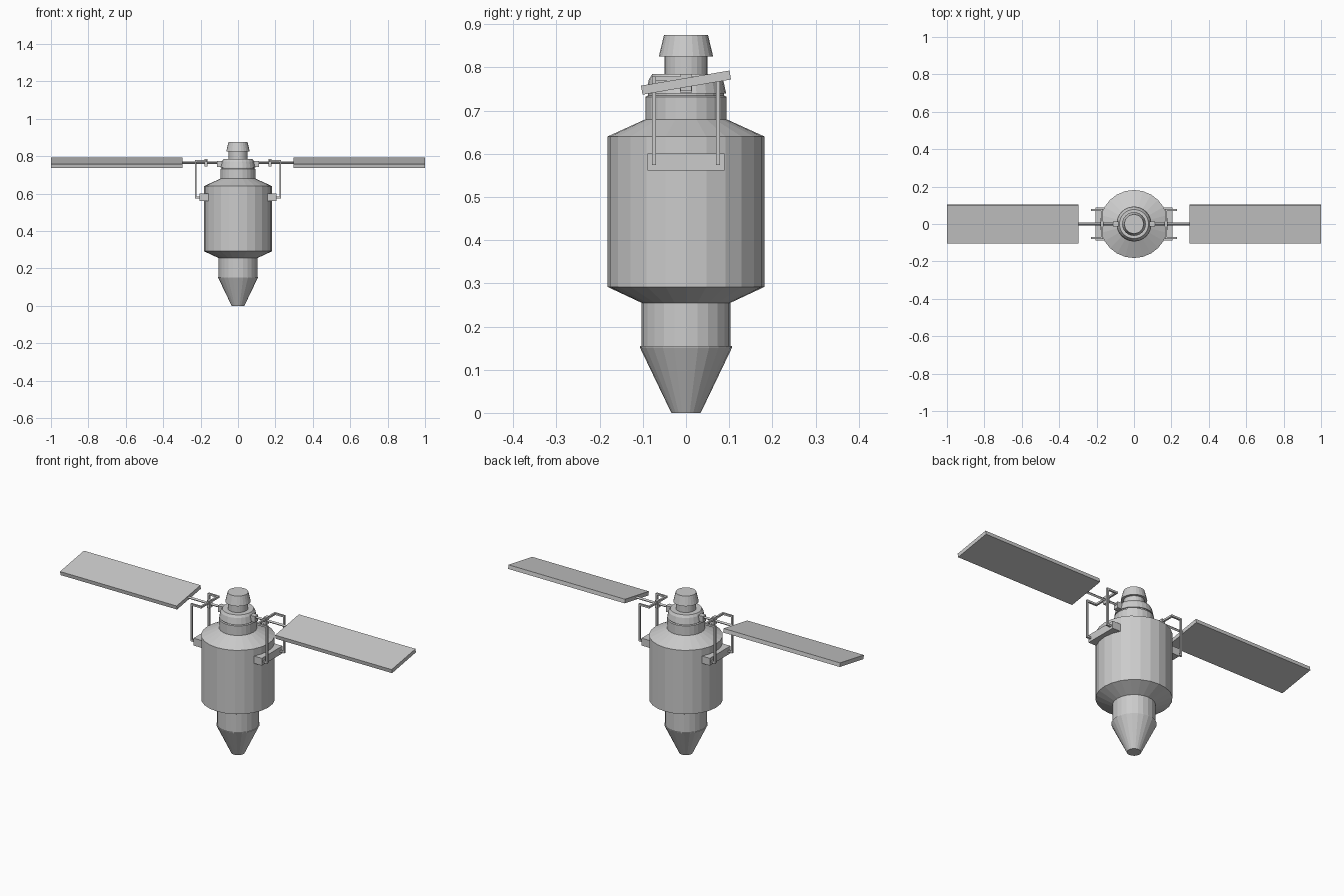
import bpy, bmesh, math
from mathutils import Vector, Matrix

if "Cube" in bpy.data.objects:
    bpy.data.objects.remove(bpy.data.objects["Cube"])

SIDES = 24
AXIS_Z = 0.765          # height of the panel shafts


def finish(name, bm):
    bmesh.ops.recalc_face_normals(bm, faces=bm.faces)
    me = bpy.data.meshes.new(name)
    bm.to_mesh(me)
    bm.free()
    ob = bpy.data.objects.new(name, me)
    bpy.context.collection.objects.link(ob)
    return ob


def lathe(name, profile):
    """Closed faceted solid turned from (radius, z) points."""
    bm = bmesh.new()
    rings = []
    for r, z in profile:
        rings.append([bm.verts.new((r * math.cos(2 * math.pi * i / SIDES),
                                    r * math.sin(2 * math.pi * i / SIDES), z))
                      for i in range(SIDES)])
    for a, b in zip(rings, rings[1:]):
        for i in range(SIDES):
            j = (i + 1) % SIDES
            bm.faces.new((a[i], a[j], b[j], b[i]))
    bm.faces.new(rings[0])
    bm.faces.new(rings[-1])
    return finish(name, bm)


def box(name, lo, hi, tilt=0.0):
    lo, hi = Vector(lo), Vector(hi)
    bm = bmesh.new()
    bmesh.ops.create_cube(bm, size=1)
    bm.transform(Matrix.Translation((lo + hi) / 2) @ Matrix.Rotation(tilt, 4, 'X')
                 @ Matrix.Diagonal((*(hi - lo), 1)))
    return finish(name, bm)


def bent_rod(name, points, w):
    """Square rod with mitred corners, following axis-aligned points."""
    cu = bpy.data.curves.new(name, 'CURVE')
    cu.dimensions = '3D'
    cu.bevel_depth = w
    cu.bevel_resolution = 0
    cu.use_fill_caps = True
    sp = cu.splines.new('POLY')
    sp.points.add(len(points) - 1)
    for p, co in zip(sp.points, points):
        p.co = (*co, 1)
    sp.use_smooth = False
    ob = bpy.data.objects.new(name, cu)
    bpy.context.collection.objects.link(ob)
    return ob


# Central body, bottom to top
lathe("nozzle_cone", [(0.034, 0), (0.107, 0.152), (0.107, 0.155)])
lathe("lower_module", [(0.103, 0.154), (0.103, 0.258)])
lathe("main_hull", [(0.103, 0.255), (0.182, 0.292), (0.182, 0.64), (0.094, 0.68)])
lathe("upper_module", [(0.094, 0.679), (0.094, 0.732), (0.088, 0.735), (0.088, 0.742)])
lathe("collar", [(0.093, 0.74), (0.086, 0.772), (0.078, 0.785)])
lathe("neck", [(0.05, 0.78), (0.05, 0.827)])
lathe("docking_cap", [(0.063, 0.825), (0.051, 0.875)])

# Panel assemblies on both sides
for side, s in (("right", 1), ("left", -1)):
    def sbox(part, x0, x1, y, z0, z1, tilt=0.0):
        box(f"{side}_{part}", (min(s * x0, s * x1), -y, z0),
            (max(s * x0, s * x1), y, z1), tilt)

    sbox("solar_panel", 0.297, 1.0, 0.104, AXIS_Z - 0.0105, AXIS_Z + 0.0105, math.radians(9.7))
    sbox("collar_bracket", 0.07, 0.112, 0.014, 0.742, 0.775)
    sbox("shaft_hub", 0.163, 0.179, 0.013, 0.745, 0.785)
    sbox("mount_box", 0.145, 0.206, 0.089, 0.561, 0.601)
    # Diamond-section shaft
    bent_rod(f"{side}_panel_shaft", [(s * 0.1, 0, AXIS_Z), (s * 0.31, 0, AXIS_Z)], 0.007)
    # Support frame rods, front and back
    for end, e in (("front", -1), ("back", 1)):
        y = e * 0.074
        top = 0.774
        sections = {
            "foot": ((0.19, 0.231), (y - 0.005, y + 0.005), (0.574, 0.584)),
            "upright": ((0.222, 0.231), (y - 0.005, y + 0.005), (0.574, top + 0.005)),
            "arm": ((0.166, 0.231), (y - 0.005, y + 0.005), (top - 0.005, top + 0.005)),
            "crossbar": ((0.166, 0.176), tuple(sorted((0, e * 0.079))), (top - 0.005, top + 0.005)),
        }
        for part, (xs, ys, zs) in sections.items():
            xs = sorted(s * x for x in xs)
            box(f"{side}_{end}_frame_{part}", (xs[0], ys[0], zs[0]), (xs[1], ys[1], zs[1]))
